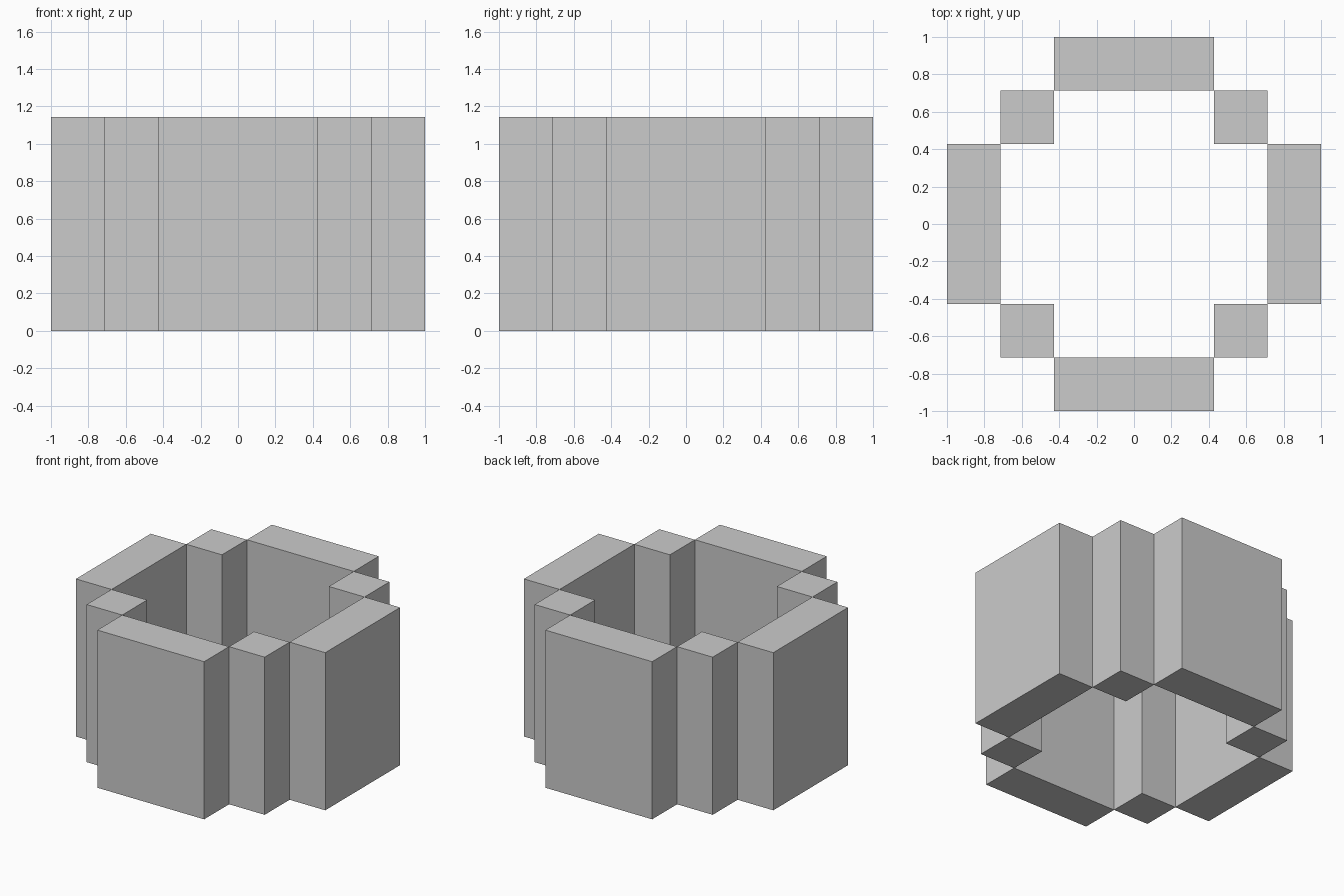
import bpy
import bmesh

if "Cube" in bpy.data.objects:
    bpy.data.objects.remove(bpy.data.objects["Cube"])

CELL = 2 / 7          # the ring sits on a 7 x 7 grid of square cells
HEIGHT = 4 * CELL


def block(name, x, y, width, depth):
    """Upright block standing on z = 0; position and size in cells."""
    bm = bmesh.new()
    bmesh.ops.create_cube(bm, size=1)
    bmesh.ops.scale(bm, vec=(width * CELL, depth * CELL, HEIGHT), verts=bm.verts)
    bmesh.ops.translate(bm, vec=(x * CELL, y * CELL, HEIGHT / 2), verts=bm.verts)
    mesh = bpy.data.meshes.new(name)
    bm.to_mesh(mesh)
    bm.free()
    obj = bpy.data.objects.new(name, mesh)
    bpy.context.collection.objects.link(obj)
    return obj


# Four long wall slabs
block("front_wall", 0, -3, 3, 1)
block("back_wall", 0, 3, 3, 1)
block("left_wall", -3, 0, 1, 3)
block("right_wall", 3, 0, 1, 3)

# Square corner posts touching the slabs edge to edge
for side, sx in (("left", -1), ("right", 1)):
    for end, sy in (("front", -1), ("back", 1)):
        block(f"{end}_{side}_corner_post", 2 * sx, 2 * sy, 1, 1)
